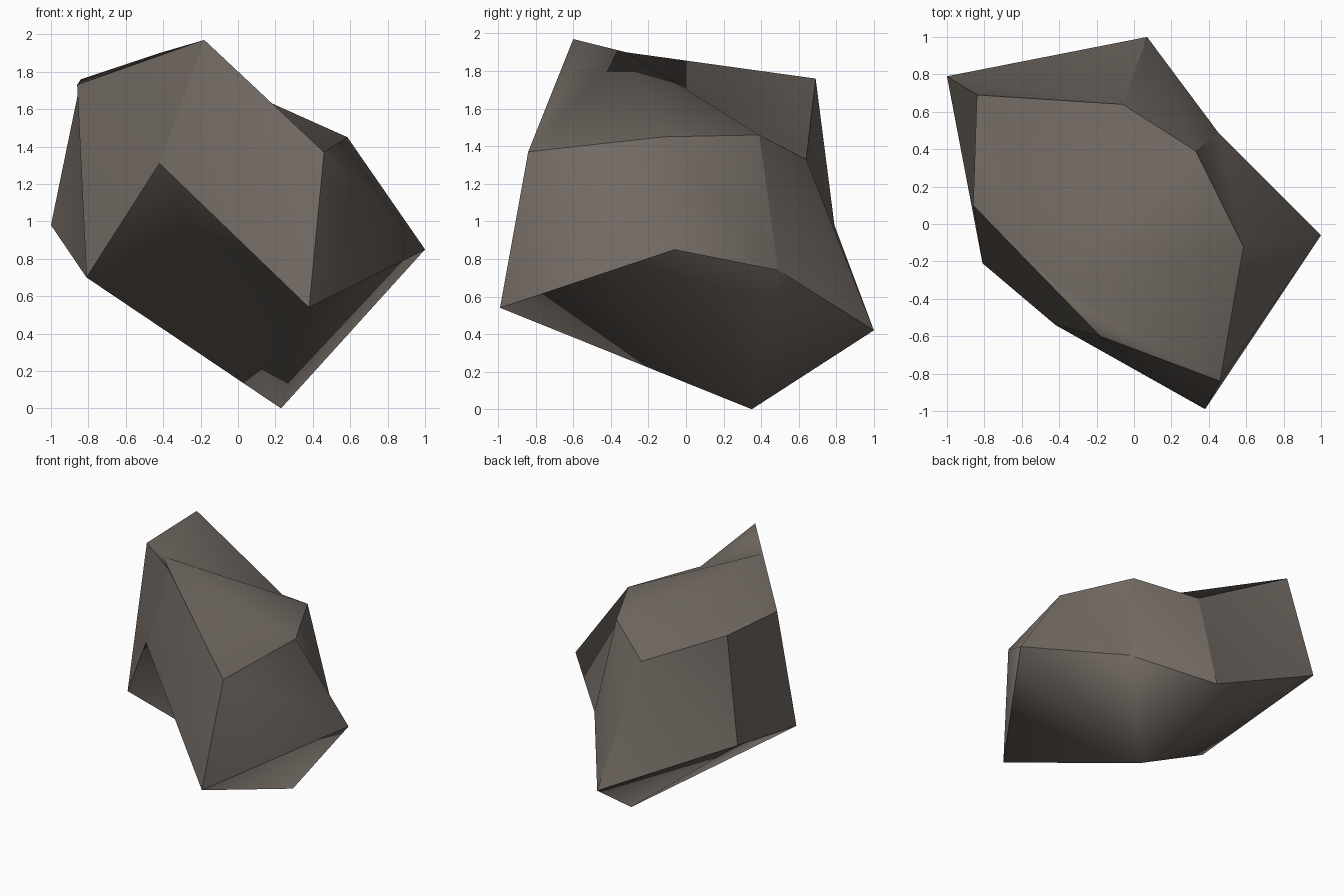
import bpy, bmesh

if "Cube" in bpy.data.objects:
    bpy.data.objects.remove(bpy.data.objects["Cube"])

# Seven-sided rock: an irregular prism with a fan cap on each end
lower = [(.38, -.99, .54), (1, -.06, .85), (.45, .49, .74), (.07, 1, .42),
         (-1, .79, .98), (-.81, -.21, .70), (-.42, -.54, 1.31)]
upper = [(.46, -.84, 1.37), (.585, -.12, 1.45), (.33, .39, 1.46), (-.06, .64, 1.33),
         (-.84, .69, 1.76), (-.86, .10, 1.73), (-.18, -.60, 1.97)]
peak, base = (-.42, -.32, 1.90), (.23, .35, 0)

bm = bmesh.new()
lo = [bm.verts.new(p) for p in lower]
up = [bm.verts.new(p) for p in upper]
top, bottom = bm.verts.new(peak), bm.verts.new(base)
n = len(lo)
for i in range(n):
    j = (i + 1) % n
    bm.faces.new((lo[i], lo[j], up[i]))      # side
    bm.faces.new((lo[j], up[j], up[i]))
    bm.faces.new((up[i], up[j], top))        # top cap
    bm.faces.new((lo[j], lo[i], bottom))     # bottom cap
for f in bm.faces:
    f.smooth = True

# Hard rims and corners; each cap and side stays smooth inside
for i in range(n):
    j = (i + 1) % n
    for a, b in ((lo[i], lo[j]), (up[i], up[j]), (lo[i], up[i])):
        if (a, b) != (lo[1], up[1]):
            bm.edges.get((a, b)).smooth = False

mesh = bpy.data.meshes.new("rock")
bm.to_mesh(mesh)
bm.free()
stone = bpy.data.materials.new("brown grey stone")
stone.diffuse_color = (.17, .145, .127, 1)
stone.use_nodes = True
stone.node_tree.nodes["Principled BSDF"].inputs["Base Color"].default_value = stone.diffuse_color
mesh.materials.append(stone)
bpy.context.collection.objects.link(bpy.data.objects.new("rock", mesh))
